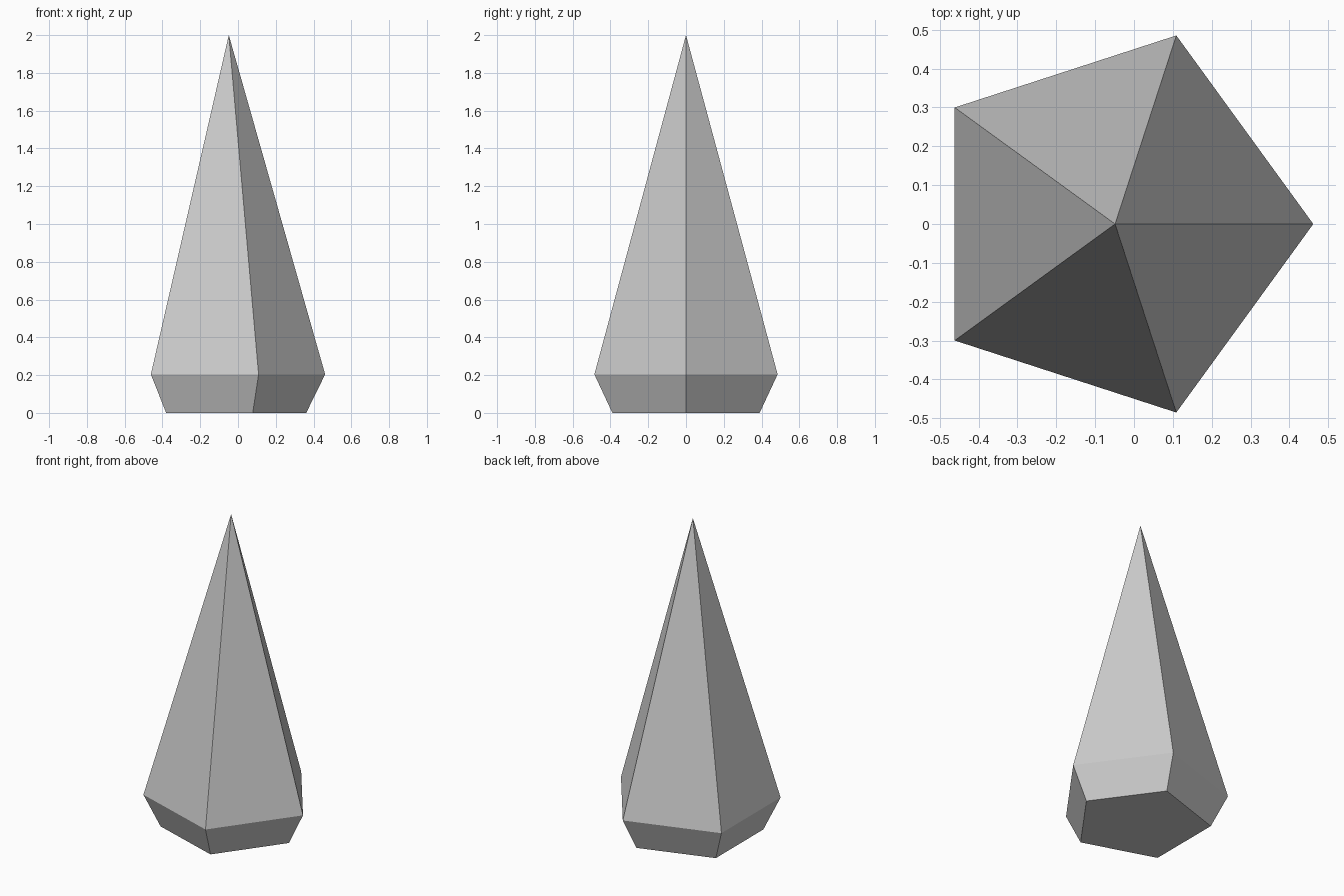
import bpy, bmesh
from math import cos, sin, tau

if "Cube" in bpy.data.objects:
    bpy.data.objects.remove(bpy.data.objects["Cube"])

SIDES = 5
R_TOP, R_BASE = 0.51, 0.41
Z_RIM, Z_TIP = 0.204, 2.0
# Shift so the pentagon's bounding box is centred on x = 0
CX = -R_TOP * (1 + cos(tau * 2 / SIDES)) / 2


def ring(bm, radius, z):
    return [bm.verts.new((CX + radius * cos(tau * i / SIDES),
                          radius * sin(tau * i / SIDES), z)) for i in range(SIDES)]


# Five-sided crystal: flared foot, long pointed spire
bm = bmesh.new()
base = ring(bm, R_BASE, 0)
rim = ring(bm, R_TOP, Z_RIM)
tip = bm.verts.new((CX, 0, Z_TIP))
bm.faces.new(base[::-1])
for i in range(SIDES):
    j = (i + 1) % SIDES
    bm.faces.new((base[i], base[j], rim[j], rim[i]))
    bm.faces.new((rim[i], rim[j], tip))

mesh = bpy.data.meshes.new("crystal_spike")
bm.to_mesh(mesh)
bm.free()
bpy.context.collection.objects.link(bpy.data.objects.new("crystal_spike", mesh))
